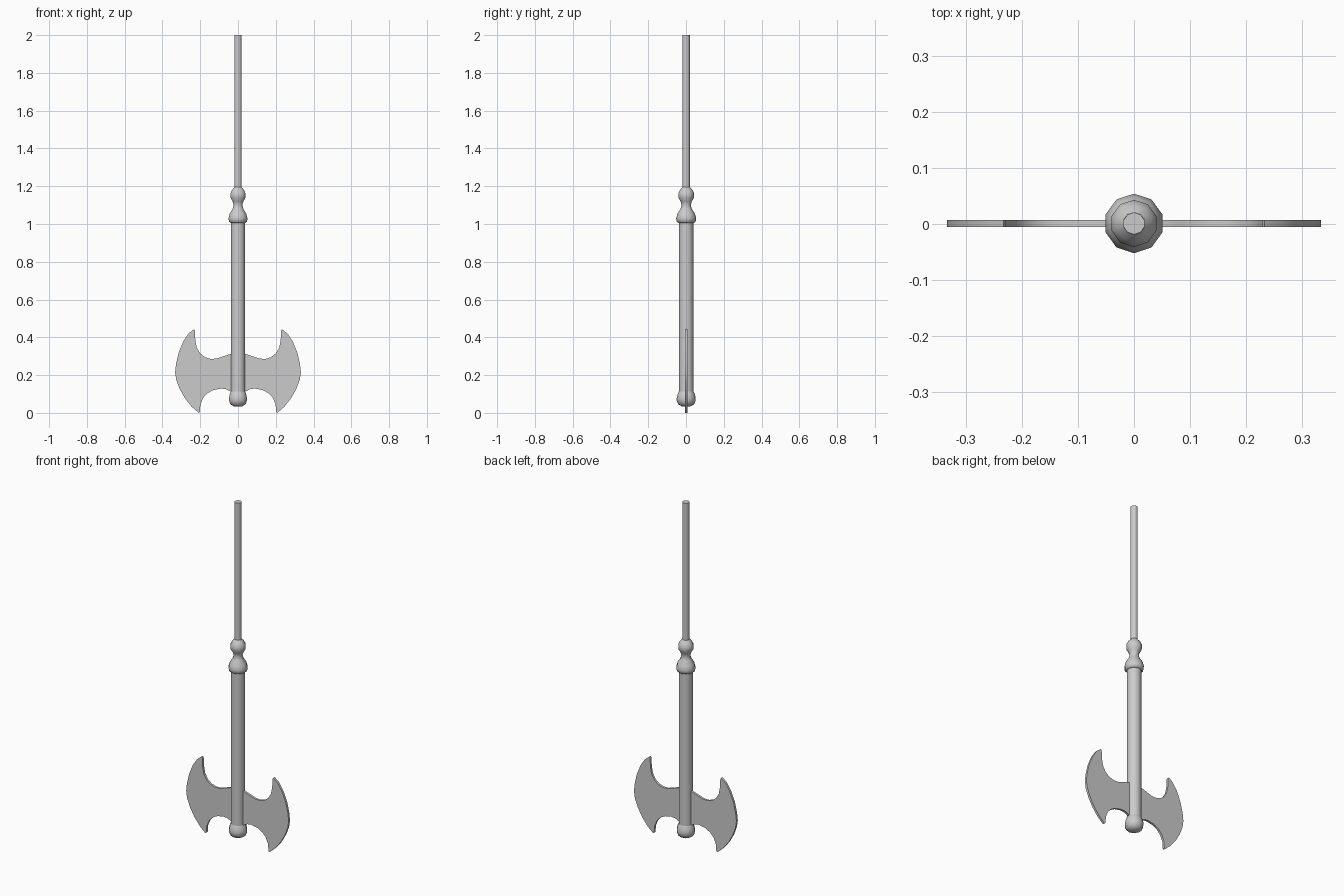
import bpy, bmesh, math

cube = bpy.data.objects.get("Cube")
if cube:
    bpy.data.objects.remove(cube, do_unlink=True)

steel = bpy.data.materials.new("plain grey")
steel.use_nodes = True
GREY = (0.6, 0.6, 0.6, 1)
steel.diffuse_color = GREY
steel.node_tree.nodes["Principled BSDF"].inputs["Base Color"].default_value = GREY

SIDES = 10
AXIS_Y = 0.001


def finish(name, bm, angle):
    bmesh.ops.recalc_face_normals(bm, faces=bm.faces)
    mesh = bpy.data.meshes.new(name)
    bm.to_mesh(mesh)
    bm.free()
    mesh.materials.append(steel)
    obj = bpy.data.objects.new(name, mesh)
    obj.location.y = AXIS_Y
    bpy.context.collection.objects.link(obj)
    bpy.ops.object.select_all(action='DESELECT')
    obj.select_set(True)
    bpy.context.view_layer.objects.active = obj
    bpy.ops.object.shade_smooth_by_angle(angle=math.radians(angle))
    return obj


def turned(name, profile):
    """Turn a (radius, height) profile about the shaft axis and cap both ends."""
    bm = bmesh.new()
    rings = []
    for r, z in profile:
        angles = [math.pi / 2 + math.tau * i / SIDES for i in range(SIDES)]
        rings.append([bm.verts.new((r * math.cos(a), r * math.sin(a), z)) for a in angles])
    for low, high in zip(rings, rings[1:]):
        for i in range(SIDES):
            j = (i + 1) % SIDES
            bm.faces.new((low[i], low[j], high[j], high[i]))
    bm.faces.new(rings[0])
    bm.faces.new(rings[-1])
    return finish(name, bm, 50)


# Shaft parts, from the pommel up
turned("pommel", [(0.02, 0.033), (0.042, 0.045), (0.05, 0.065), (0.05, 0.08),
                  (0.045, 0.1), (0.038, 0.115)])
turned("handle", [(0.039, 0.1), (0.039, 1.01)])
turned("collar", [(0.039, 1.005), (0.05, 1.012), (0.053, 1.03), (0.046, 1.055),
                  (0.03, 1.08), (0.024, 1.1), (0.03, 1.12), (0.042, 1.14),
                  (0.042, 1.162), (0.033, 1.18), (0.02, 1.195)])
turned("pole", [(0.0195, 1.18), (0.0195, 2.0)])

# Double-bitted blade: half outline mirrored across the shaft
half = [(0.04, 0.312), (0.085, 0.297), (0.115, 0.287), (0.145, 0.286), (0.175, 0.295),
        (0.2, 0.315), (0.218, 0.345), (0.226, 0.385), (0.228, 0.435), (0.233, 0.443),
        (0.262, 0.42), (0.29, 0.378), (0.314, 0.32), (0.328, 0.26), (0.333, 0.215),
        (0.327, 0.175), (0.308, 0.125), (0.28, 0.076), (0.245, 0.032), (0.208, 0),
        (0.202, 0.005), (0.199, 0.045), (0.184, 0.08), (0.162, 0.104), (0.13, 0.121),
        (0.09, 0.129), (0.065, 0.126), (0.04, 0.114)]
outline = half + [(-x, z) for x, z in reversed(half)]
bm = bmesh.new()
front = bm.faces.new([bm.verts.new((x, -0.0065, z)) for x, z in outline])
extruded = bmesh.ops.extrude_face_region(bm, geom=[front])["geom"]
back = [v for v in extruded if isinstance(v, bmesh.types.BMVert)]
bmesh.ops.translate(bm, verts=back, vec=(0, 0.013, 0))
# extrude_face_region keeps the source face only when needed, so restore it if absent
if not any(all(v.co.y < 0 for v in f.verts) for f in bm.faces):
    bm.faces.new([v for v in bm.verts if v.co.y < 0])
finish("double_blade", bm, 35)
